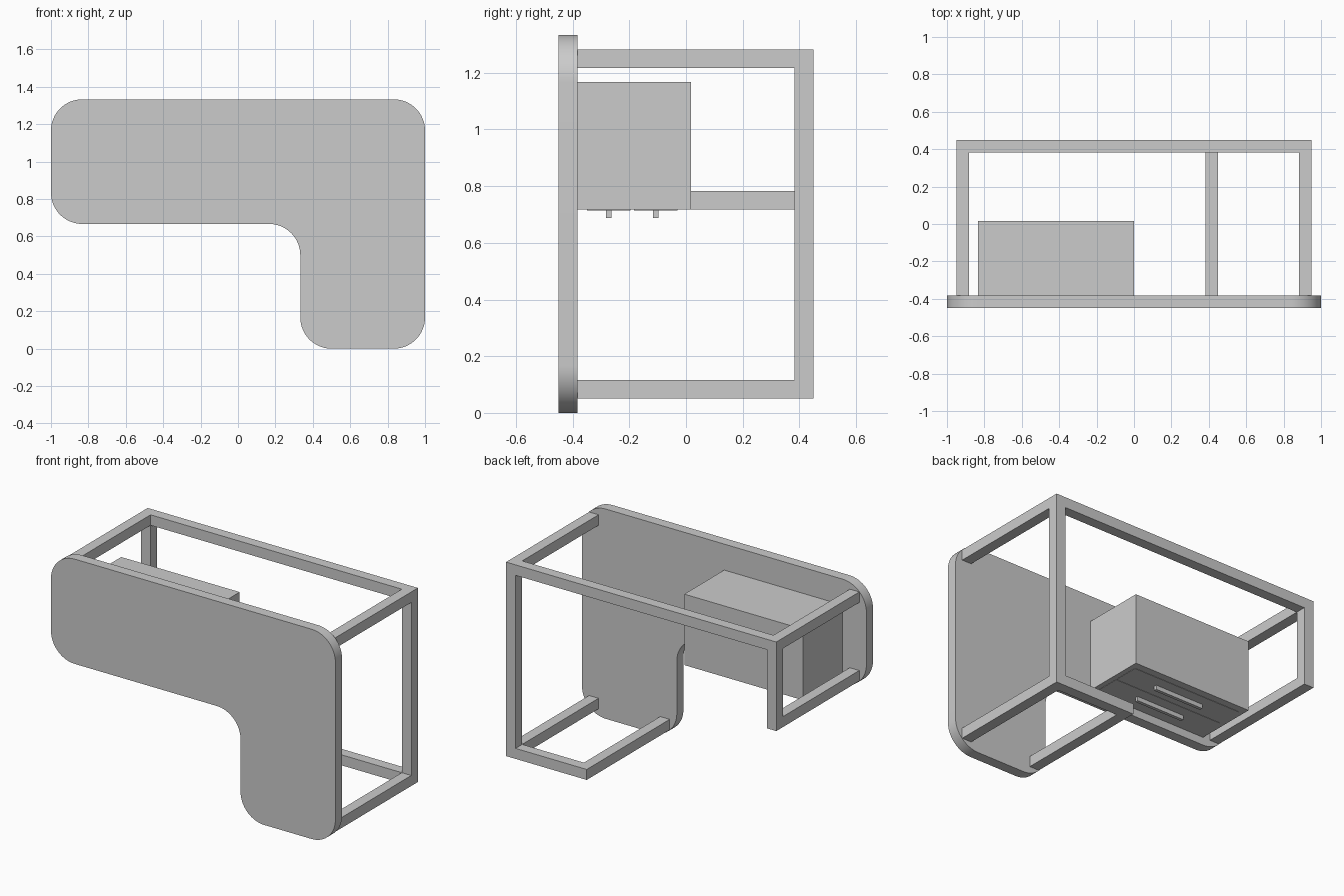
import bpy, bmesh, math
from mathutils import Vector

if "Cube" in bpy.data.objects:
    bpy.data.objects.remove(bpy.data.objects["Cube"])

T = 0.0667            # tabletop thickness and frame tube width
Y0, Y1 = -0.45, 0.45  # tabletop face, back of frame


def box(name, x0, x1, y0, y1, z0, z1):
    bm = bmesh.new()
    bmesh.ops.create_cube(bm, size=1)
    for v in bm.verts:
        v.co = ((x0 + x1) / 2 + v.co.x * (x1 - x0),
                (y0 + y1) / 2 + v.co.y * (y1 - y0),
                (z0 + z1) / 2 + v.co.z * (z1 - z0))
    me = bpy.data.meshes.new(name)
    bm.to_mesh(me)
    bm.free()
    ob = bpy.data.objects.new(name, me)
    bpy.context.collection.objects.link(ob)
    return ob


def rounded(points, r, n=16):
    """Replace each right-angle corner by an arc of radius r."""
    out = []
    for i, p in enumerate(points):
        p = Vector(p)
        a = (Vector(points[i - 1]) - p).normalized() * r
        b = (Vector(points[(i + 1) % len(points)]) - p).normalized() * r
        for k in range(n + 1):
            t = math.pi / 2 * k / n
            out.append(p + a * (1 - math.sin(t)) + b * (1 - math.cos(t)))
    return out


# L-shaped tabletop, lying on its edge
outline = [(1, 0), (1, 1.333), (-1, 1.333), (-1, 0.667), (0.333, 0.667), (0.333, 0)]
bm = bmesh.new()
face = bm.faces.new([bm.verts.new((p.x, Y0, p.y)) for p in rounded(outline, 0.167)])
ext = bmesh.ops.extrude_face_region(bm, geom=[face])
bmesh.ops.translate(bm, vec=(0, T, 0),
                    verts=[g for g in ext["geom"] if isinstance(g, bmesh.types.BMVert)])
bmesh.ops.recalc_face_normals(bm, faces=bm.faces)
me = bpy.data.meshes.new("tabletop")
bm.to_mesh(me)
bm.free()
top = bpy.data.objects.new("tabletop", me)
bpy.context.collection.objects.link(top)
bpy.context.view_layer.objects.active = top
top.select_set(True)
bpy.ops.object.shade_smooth_by_angle(angle=math.radians(30))

# Legs run from the tabletop to the floor rails
XL, XR, XM = -0.95, 0.95 - T, 0.383
ZB, ZM, ZT = 0.05, 0.717, 1.283 - T
YU, YF = Y0 + T, Y1 - T
legs = [(XL, ZM), (XL, ZT), (XR, ZT), (XR, ZB), (XM, ZB)]
for i, (x, z) in enumerate(legs):
    box(f"leg_{i + 1}", x, x + T, YU, YF, z, z + T)

# Floor rails joining the leg ends
box("long_rail", XL, XR + T, YF, Y1, ZT, ZT + T)
box("left_rail", XL, XL + T, YF, Y1, ZM, ZT)
box("right_rail", XR, XR + T, YF, Y1, ZB, ZT)
box("short_rail", XM, XR, YF, Y1, ZB, ZB + T)

# Drawer cabinet with two fronts and bar handles
box("drawer_cabinet", -0.833, 0, YU, 0.017, ZM, 1.168)
for i, y in enumerate((-0.273, -0.107)):
    box(f"drawer_front_{i + 1}", -0.80, -0.033, y - 0.077, y + 0.077, ZM - 0.002, ZM + 0.01)
    box(f"drawer_handle_{i + 1}", -0.587, -0.247, y - 0.01, y + 0.01, 0.688, ZM)
